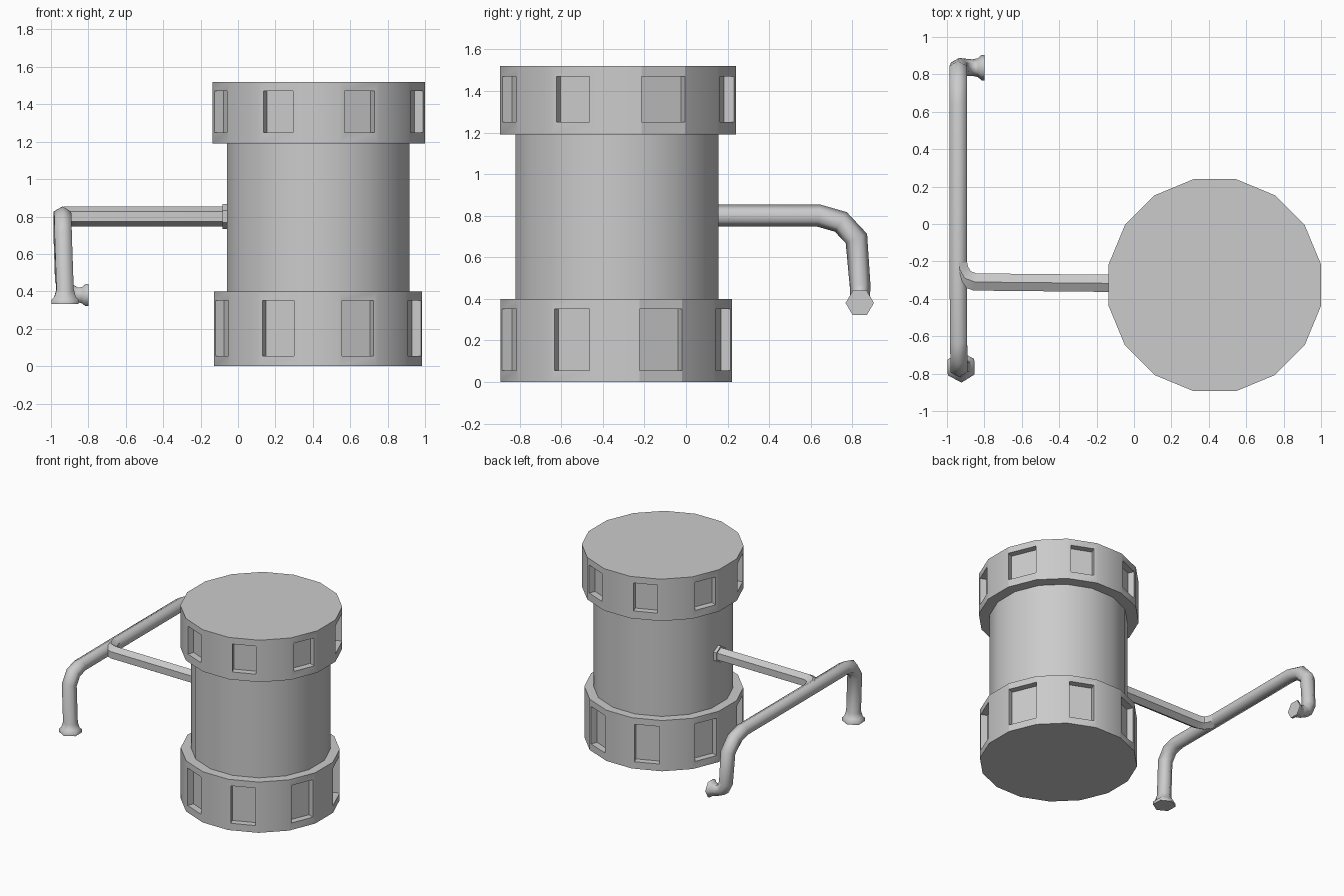
import bpy, bmesh, math
from mathutils import Vector, Matrix

if "Cube" in bpy.data.objects:
    bpy.data.objects.remove(bpy.data.objects["Cube"])

SIDES = 16


def finish(bm, name, angle):
    bmesh.ops.recalc_face_normals(bm, faces=bm.faces)
    mesh = bpy.data.meshes.new(name)
    bm.to_mesh(mesh)
    bm.free()
    ob = bpy.data.objects.new(name, mesh)
    bpy.context.collection.objects.link(ob)
    bpy.ops.object.select_all(action='DESELECT')
    ob.select_set(True)
    bpy.context.view_layer.objects.active = ob
    bpy.ops.object.shade_smooth_by_angle(angle=math.radians(angle))
    return ob


def drum(name, cx, cy, apothem, z0, z1, caps=True, window=None):
    """16-sided drum; window = (width, z low, z high, depth) on every second side."""
    bm = bmesh.new()
    step = 2 * math.pi / SIDES
    r = apothem / math.cos(step / 2)
    rings = [[bm.verts.new((cx + r * math.cos((i - .5) * step),
                            cy + r * math.sin((i - .5) * step), z))
              for i in range(SIDES)] for z in (z0, z1)]
    low, high = rings
    sides = []
    for i in range(SIDES):
        j = (i + 1) % SIDES
        sides.append(bm.faces.new((low[i], low[j], high[j], high[i])))
    if caps:
        bm.faces.new(low[::-1])
        bm.faces.new(high)
    if window:
        width, wz0, wz1, depth = window
        margin = (2 * r * math.sin(step / 2) - width) / 2
        for i in range(1, SIDES, 2):
            f = sides[i]
            bmesh.ops.inset_individual(bm, faces=[f], thickness=margin)
            mid = (z0 + z1) / 2
            for v in f.verts:
                v.co.z = wz0 if v.co.z < mid else wz1
            inward = Vector((math.cos(i * step), math.sin(i * step), 0)) * -depth
            new = bmesh.ops.extrude_discrete_faces(bm, faces=[f])['faces'][0]
            bmesh.ops.translate(bm, verts=new.verts, vec=inward)
    return finish(bm, name, 30)


def tube(name, pts, radii, angle):
    """Six-sided mitred sweep with a corner pointing up at the start."""
    bm = bmesh.new()
    pts = [Vector(p) for p in pts]
    dirs = [(b - a).normalized() for a, b in zip(pts, pts[1:])]
    d = dirs[0]
    up = Vector((0, 0, 1))
    up = (up - d * up.dot(d)).normalized()
    rings = []
    for k, p in enumerate(pts):
        d_in = dirs[max(k - 1, 0)]
        d_out = dirs[min(k, len(dirs) - 1)]
        n = (d_in + d_out).normalized()
        ring = []
        for s in range(6):
            v = Matrix.Rotation(s * math.pi / 3, 3, d_in) @ up * radii[k]
            v -= d_in * (v.dot(n) / d_in.dot(n))
            ring.append(bm.verts.new(p + v))
        rings.append(ring)
        up = d_in.rotation_difference(d_out) @ up
    for a, b in zip(rings, rings[1:]):
        for s in range(6):
            t = (s + 1) % 6
            bm.faces.new((a[s], a[t], b[t], b[s]))
    bm.faces.new(rings[0])
    bm.faces.new(rings[-1][::-1])
    return finish(bm, name, angle)


# Barrel: lower ring, body, upper ring
drum("lower_ring", 0.428, -0.335, 0.557, 0, 0.40, window=(0.165, 0.055, 0.35, 0.05))
drum("body", 0.43, -0.332, 0.488, 0.40, 1.19, caps=False)
drum("upper_ring", 0.432, -0.327, 0.567, 1.19, 1.52, window=(0.15, 1.25, 1.47, 0.05))

# Cross bar, front half: runs forward, bends down to a flanged foot
R = 0.053
tube("front_bar_leg",
     [(-0.94, -0.25, 0.80), (-0.938, -0.63, 0.80), (-0.936, -0.715, 0.775),
      (-0.935, -0.765, 0.70), (-0.925, -0.765, 0.41), (-0.925, -0.765, 0.37),
      (-0.925, -0.765, 0.355), (-0.925, -0.765, 0.333)],
     [R, R, R, R, R, 0.066, 0.083, 0.083], 65)

# Cross bar, back half: bends down, then hooks sideways to a flange
tube("back_bar_hook",
     [(-0.94, -0.25, 0.80), (-0.94, 0.64, 0.80), (-0.94, 0.745, 0.77),
      (-0.94, 0.82, 0.69), (-0.935, 0.838, 0.46), (-0.912, 0.838, 0.405),
      (-0.865, 0.836, 0.382), (-0.835, 0.836, 0.38), (-0.815, 0.836, 0.38),
      (-0.80, 0.836, 0.38)],
     [R, R, R, R, 0.05, 0.047, 0.044, 0.05, 0.068, 0.068], 65)

# Arm from the barrel, curving into the cross bar
tube("arm",
     [(-0.05, -0.318, 0.80), (-0.85, -0.31, 0.80), (-0.905, -0.29, 0.80),
      (-0.933, -0.24, 0.80), (-0.94, -0.17, 0.80)],
     [R, R, R, R, R * 0.9], 40)
tube("arm_collar", [(-0.04, -0.318, 0.80), (-0.082, -0.318, 0.80)], [0.066, 0.066], 40)
